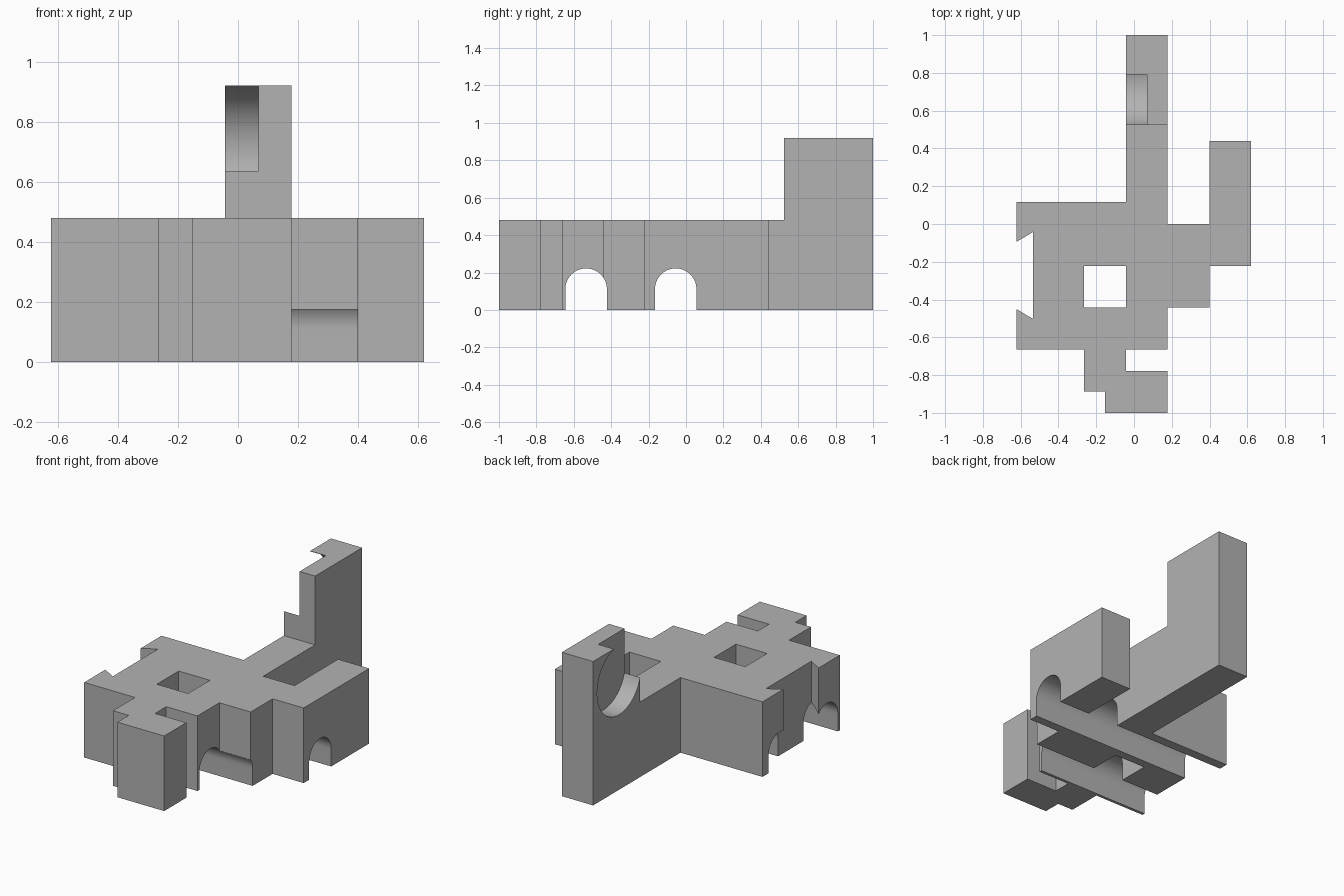
import bpy, bmesh, math

cube = bpy.data.objects.get("Cube")
if cube:
    bpy.data.objects.remove(cube, do_unlink=True)

grey = bpy.data.materials.new("plain_grey")
grey.use_nodes = True
grey.diffuse_color = (0.45, 0.45, 0.45, 1)
grey.node_tree.nodes["Principled BSDF"].inputs["Base Color"].default_value = (0.45, 0.45, 0.45, 1)


def prism(name, outline, axis, low, high):
    """Extrude a closed outline: (x, y) along z, or (y, z) along x."""
    bm = bmesh.new()
    place = (lambda p: (p[0], p[1], low)) if axis == "z" else (lambda p: (low, p[0], p[1]))
    face = bm.faces.new([bm.verts.new(place(p)) for p in outline])
    out = bmesh.ops.extrude_face_region(bm, geom=[face])
    step = (0, 0, high - low) if axis == "z" else (high - low, 0, 0)
    bmesh.ops.translate(bm, vec=step, verts=[v for v in out["geom"] if isinstance(v, bmesh.types.BMVert)])
    bmesh.ops.recalc_face_normals(bm, faces=bm.faces)
    mesh = bpy.data.meshes.new(name)
    bm.to_mesh(mesh)
    bm.free()
    mesh.materials.append(grey)
    ob = bpy.data.objects.new(name, mesh)
    bpy.context.collection.objects.link(ob)
    return ob


def rect(a0, b0, a1, b1):
    return [(a0, b0), (a1, b0), (a1, b1), (a0, b1)]


def arc(cy, cz, r, start, end, steps):
    angles = [math.radians(start + (end - start) * i / steps) for i in range(steps + 1)]
    return [(cy + r * math.cos(a), cz + r * math.sin(a)) for a in angles]


def cut(target, cutter):
    cutter.hide_render = True
    mod = target.modifiers.new("cut", "BOOLEAN")
    mod.operation = "DIFFERENCE"
    mod.solver = "EXACT"
    mod.object = cutter
    bpy.context.view_layer.objects.active = target
    bpy.ops.object.modifier_apply(modifier=mod.name)
    bpy.data.objects.remove(cutter, do_unlink=True)


# Floor plan, clockwise from the back of the tower
plan = [(-0.043, 1), (0.178, 1), (0.178, 0), (0.4, 0), (0.4, 0.44), (0.62, 0.44),
        (0.62, -0.222), (0.4, -0.222), (0.4, -0.443), (0.178, -0.443),
        (0.178, -0.664), (-0.043, -0.664), (-0.043, -0.777), (0.178, -0.777),
        (0.178, -1), (-0.153, -1), (-0.153, -0.886), (-0.264, -0.886),
        (-0.264, -0.664), (-0.623, -0.664), (-0.623, -0.45), (-0.535, -0.502),
        (-0.535, -0.043), (-0.623, -0.095), (-0.623, 0.117), (-0.043, 0.117)]
body = prism("interlocking_block", plan, "z", 0, 0.92)

# Lower everything in front of the tower
cut(body, prism("height_cutter", rect(-1.2, 0.48, 0.525, 1.2), "x", -1, 1))

# Square shaft through the body
cut(body, prism("shaft_cutter", rect(-0.264, -0.443, -0.043, -0.222), "z", -0.2, 1.2))

# Two arched channels along the underside
r = 0.111
for y in (-0.534, -0.055):
    arch = [(y - r, -0.2), (y + r, -0.2)] + arc(y, r, r, 0, 180, 32)
    cut(body, prism("arch_cutter", arch, "x", -1, 1))

# Round undercut socket in the tower, open to the front and top
socket = arc(0.737, 0.702, 0.222, 76, -163, 48)
socket += [(0.4, 0.637), (0.4, 1.1), (0.79, 1.1)]
cut(body, prism("socket_cutter", socket, "x", -0.2, 0.068))

# Smooth curves, sharp edges
bpy.ops.object.select_all(action="DESELECT")
body.select_set(True)
bpy.context.view_layer.objects.active = body
bpy.ops.object.shade_smooth_by_angle(angle=math.radians(25))
